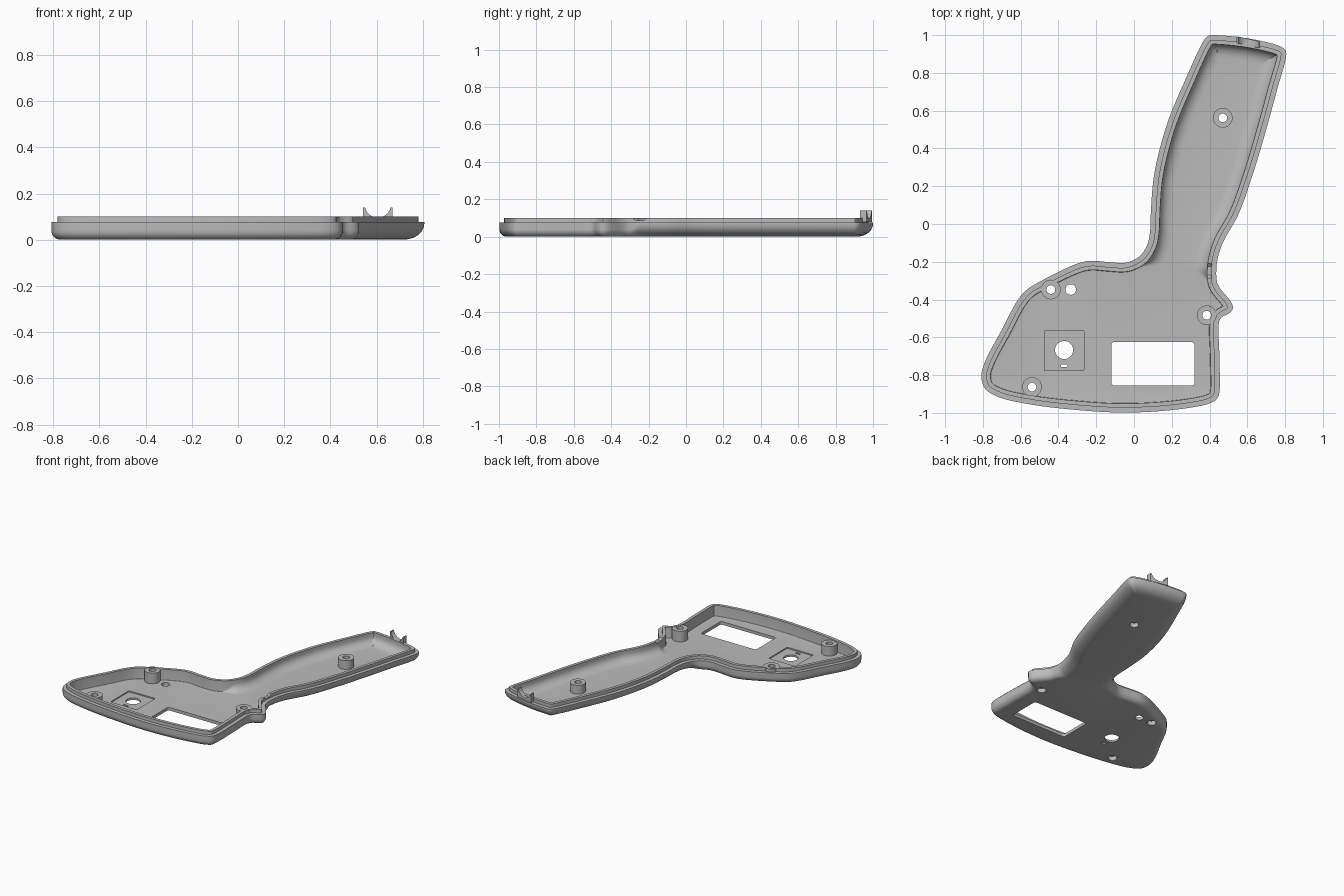
import bpy, bmesh, math
from mathutils import Vector
from mathutils.geometry import delaunay_2d_cdt

if "Cube" in bpy.data.objects:
    bpy.data.objects.remove(bpy.data.objects["Cube"])

grey = bpy.data.materials.new("mid grey")
grey.diffuse_color = (0.5, 0.5, 0.5, 1)
grey.use_nodes = True
grey.node_tree.nodes["Principled BSDF"].inputs["Base Color"].default_value = grey.diffuse_color

# Outline control points, counter-clockwise
PTS = [(-.808, -.80), (-.79, -.87), (-.72, -.915), (-.55, -.955), (-.3, -.985), (-.08, -.998), (.12, -.992),
       (.3, -.972), (.4, -.95), (.44, -.925), (.452, -.89), (.452, -.7), (.45, -.52), (.462, -.495), (.505, -.472),
       (.524, -.447), (.515, -.415), (.452, -.335), (.438, -.3), (.44, -.2), (.47, -.1), (.55, .045), (.625, .25),
       (.7, .5), (.76, .72), (.805, .885), (.803, .918), (.77, .942), (.6, .983), (.43, 1.0), (.395, .998),
       (.37, .972), (.27, .76), (.175, .53), (.108, .27), (.09, .08), (.085, -.04), (.07, -.11), (.03, -.17),
       (-.04, -.204), (-.13, -.202), (-.23, -.195), (-.3, -.21), (-.48, -.295), (-.57, -.35), (-.62, -.41),
       (-.7, -.56), (-.785, -.72)]
BOSSES = [(-.44, -.347, .098), (-.54, -.863, .09), (.385, -.483, .098), (.47, .562, .085)]
FLOOR, RECESS, BOSS_R, SINK_R, HOLE_R = .022, .014, .052, .03, .023


def spline(pts, sub=12):
    """Closed centripetal spline."""
    p, out, n = [Vector(q) for q in pts], [], len(pts)
    for i in range(n):
        a, b, c, d = (p[(i + k) % n] for k in (-1, 0, 1, 2))
        t1 = (b - a).length ** .5
        t2 = t1 + (c - b).length ** .5
        t3 = t2 + (d - c).length ** .5
        for s in range(sub):
            t = t1 + (t2 - t1) * s / sub
            a1 = a.lerp(b, t / t1)
            a2 = b.lerp(c, (t - t1) / (t2 - t1))
            a3 = c.lerp(d, (t - t2) / (t3 - t2))
            out.append(a1.lerp(a2, t / t2).lerp(a2.lerp(a3, (t - t1) / (t3 - t1)), (t - t1) / (t2 - t1)))
    return out


def resample(p, step):
    out, carry = [], 0
    for i, a in enumerate(p):
        b = p[(i + 1) % len(p)]
        length = (b - a).length
        while carry < length:
            out.append(a.lerp(b, carry / length))
            carry += step
        carry -= length
    return out[:-1]


OUT = resample(spline(PTS), .014)
N = len(OUT)
NORM = []
for i in range(N):
    d = (OUT[(i + 1) % N] - OUT[i - 1]).normalized()
    NORM.append(Vector((-d.y, d.x)))


def grip(p):
    """0 on the head, 1 on the handle."""
    t = min(1, max(0, (.25 * p.x + .97 * p.y + .18) / .06))
    return t * t * (3 - 2 * t)


G = [grip(p) for p in OUT]
# Insets stay clear of the screw holes; the lip is lower beside the trigger
ROOM = [min((p - Vector(b[:2])).length for b in BOSSES) - SINK_R - .003 for p in OUT]
LIP = [.088 if p.x > .36 and -.27 < p.y < -.22 else .1 for p in OUT]


def ring(d0, d1, z0, z1):
    """Inset outline, head to handle values; folds at tight corners are bridged."""
    ds = [max(0, min(d0 + (d1 - d0) * g, r)) for g, r in zip(G, ROOM)]
    pos = [OUT[i] + NORM[i] * ds[i] for i in range(N)]
    ok = [ds[i] < .001 or min((pos[i] - q).length_squared for q in OUT) > (.96 * ds[i]) ** 2 for i in range(N)]
    res = []
    for i in range(N):
        q = pos[i]
        if not ok[i]:
            a = next(k for k in range(1, N) if ok[(i - k) % N])
            b = next(k for k in range(1, N) if ok[(i + k) % N])
            q = pos[(i - a) % N].lerp(pos[(i + b) % N], a / (a + b))
        z = z0 + (z1 - z0) * G[i]
        res.append((q.x, q.y, min(z, LIP[i])))
    return res


def circle(x, y, r, z=0, n=32):
    return [(x + r * math.cos(math.tau * i / n), y + r * math.sin(math.tau * i / n), z) for i in range(n)]


def rounded(x0, x1, y0, y1, r):
    out = []
    for k, (x, y) in enumerate(((x1 - r, y1 - r), (x0 + r, y1 - r), (x0 + r, y0 + r), (x1 - r, y0 + r))):
        for s in range(5):
            a = (k + s / 4) * math.pi / 2
            out.append((x + r * math.cos(a), y + r * math.sin(a), 0))
    return out


def loft(bm, rings):
    rows = [[bm.verts.new(c) for c in r] for r in rings]
    n = len(rows[0])
    for a, b in zip(rows, rows[1:]):
        for i in range(n):
            j = (i + 1) % n
            bm.faces.new((a[i], a[j], b[j], b[i]))


def inside(p, loop):
    hit = False
    for a, b in zip(loop, loop[1:] + loop[:1]):
        if (a[1] > p.y) != (b[1] > p.y) and p.x < a[0] + (p.y - a[1]) * (b[0] - a[0]) / (b[1] - a[1]):
            hit = not hit
    return hit


def plate(bm, outer, holes, z, up):
    """Flat sheet with openings."""
    pts, edges = [], []
    for loop in [outer] + holes:
        s, n = len(pts), len(loop)
        pts += [Vector(c[:2]) for c in loop]
        edges += [(s + i, s + (i + 1) % n) for i in range(n)]
    vs, _, tris, *_ = delaunay_2d_cdt(pts, edges, [], 0, 1e-6)
    bv = [bm.verts.new((v.x, v.y, z)) for v in vs]
    for t in tris:
        c = sum((vs[k] for k in t), Vector((0, 0))) / len(t)
        if inside(c, outer) and not any(inside(c, h) for h in holes):
            f = bm.faces.new([bv[k] for k in t])
            f.normal_update()
            if (f.normal.z > 0) != up:
                f.normal_flip()
    for v in bv:
        if not v.link_faces:
            bm.verts.remove(v)


def at(loop, z):
    return [(c[0], c[1], z) for c in loop]


def finish(bm, name):
    bmesh.ops.remove_doubles(bm, verts=bm.verts, dist=1e-5)
    me = bpy.data.meshes.new(name)
    bm.to_mesh(me)
    bm.free()
    ob = bpy.data.objects.new(name, me)
    bpy.context.collection.objects.link(ob)
    me.materials.append(grey)
    bpy.ops.object.select_all(action='DESELECT')
    ob.select_set(True)
    bpy.context.view_layer.objects.active = ob
    bpy.ops.object.shade_smooth_by_angle(angle=math.radians(30))


# Shell: rounded underside, stepped rim with lip, hollow inside
arc = [(math.sin(k / 6 * math.pi / 2), math.cos(k / 6 * math.pi / 2)) for k in range(7)]
rings = [ring(.04 * (1 - s), .09 * (1 - s), .04 * (1 - c), .07 * (1 - c)) for s, c in arc]
rings += [ring(d, d, z, z) for d, z in ((0, .076), (.026, .076), (.026, .1), (.048, .1))]
rings += [ring(.048 + .004 * (1 - c), .048 + .07 * (1 - c), FLOOR + .004 * (1 - s), FLOOR + .055 * (1 - s))
          for s, c in arc]
bm = bmesh.new()
loft(bm, rings)

# Openings: display window, small round hole, button hole and slot in a shallow square recess
window = rounded(-.12, .32, -.855, -.625, .015)
pin = circle(-.335, -.347, .028)
button = circle(-.37, -.667, .048)
slot = rounded(-.388, -.352, -.758, -.743, .006)
square = rounded(-.475, -.265, -.775, -.565, .004)
plate(bm, rings[0], [window, pin, button, slot] + [circle(x, y, SINK_R) for x, y, _ in BOSSES], 0, False)
plate(bm, rings[-1], [window, pin, square] + [circle(x, y, BOSS_R) for x, y, _ in BOSSES], FLOOR, True)
plate(bm, square, [button, slot], RECESS, True)
for loop, z0, z1 in ((window, 0, FLOOR), (pin, 0, FLOOR), (button, 0, RECESS), (slot, 0, RECESS),
                     (square, RECESS, FLOOR)):
    loft(bm, [at(loop, z1), at(loop, z0)])
finish(bm, "shell")

# Screw bosses with a countersink underneath
for x, y, top in BOSSES:
    bm = bmesh.new()
    loft(bm, [circle(x, y, r, z) for r, z in ((BOSS_R, FLOOR), (BOSS_R, top), (HOLE_R, top), (HOLE_R, .03),
                                              (SINK_R, .03), (SINK_R, 0))])
    finish(bm, "screw_boss")

# Cable saddle at the handle end
bm = bmesh.new()
prof = [(.542, .08), (.668, .08), (.668, .14)]
prof += [(.605 + .057 * math.cos(a), .153 + .057 * math.sin(a)) for a in
         [math.radians(-13 - 154 * i / 16) for i in range(17)]] + [(.542, .14)]
front, back = ([bm.verts.new((x, y - .22 * (x - .605), z)) for x, z in prof] for y in (.944, .98))
bm.faces.new(front)
bm.faces.new(back[::-1])
for i in range(len(prof)):
    j = (i + 1) % len(prof)
    bm.faces.new((front[j], front[i], back[i], back[j]))
finish(bm, "cable_saddle")
